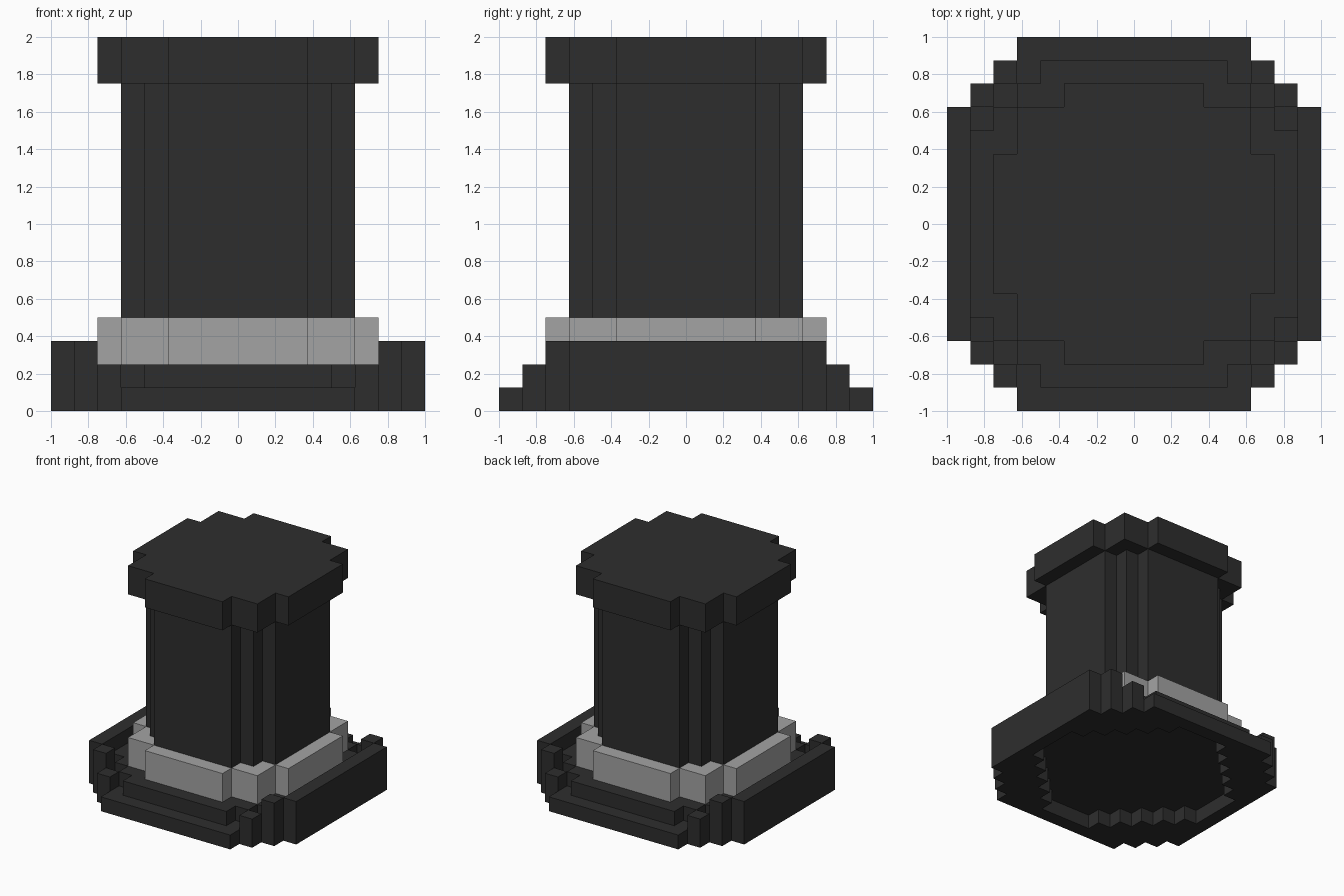
import bpy
import bmesh

U = 0.125  # one block

old = bpy.data.objects.get("Cube")
if old:
    bpy.data.objects.remove(old, do_unlink=True)


def material(name, value):
    m = bpy.data.materials.new(name)
    m.use_nodes = True
    col = (value, value, value, 1)
    m.diffuse_color = col
    bsdf = m.node_tree.nodes["Principled BSDF"]
    bsdf.inputs["Base Color"].default_value = col
    bsdf.inputs["Roughness"].default_value = 0.8
    return m


DARK = material("dark stone", 0.027)
GREY = material("light grey band", 0.371)


def stepped_outline(steps):
    """Outline of stacked half-sizes (hx, hy), mirrored into all four corners."""
    quarter = []
    for i, (hx, hy) in enumerate(steps):
        quarter.append((hx, hy))
        if i + 1 < len(steps):
            quarter.append((steps[i + 1][0], hy))
    back = [(-x, y) for x, y in reversed(quarter)]
    half = quarter + back
    return half + [(-x, -y) for x, y in half]


def box_outline(x0, x1, y0, y1):
    return [(x0, y0), (x1, y0), (x1, y1), (x0, y1)]


def prism(name, loops, z0, z1, mat):
    """Extrude an outline, with an optional second loop as a hole."""
    bm = bmesh.new()
    edges = []
    for loop in loops:
        vs = [bm.verts.new((x * U, y * U, z0 * U)) for x, y in loop]
        if len(loops) == 1:
            bm.faces.new(vs)
        else:
            edges += [bm.edges.new((a, b)) for a, b in zip(vs, vs[1:] + vs[:1])]
    if edges:
        bmesh.ops.triangle_fill(bm, edges=edges, use_beauty=True)
    ext = bmesh.ops.extrude_face_region(bm, geom=bm.faces[:], use_keep_orig=True)
    top = [v for v in ext["geom"] if isinstance(v, bmesh.types.BMVert)]
    bmesh.ops.translate(bm, verts=top, vec=(0, 0, (z1 - z0) * U))
    bmesh.ops.recalc_face_normals(bm, faces=bm.faces[:])
    me = bpy.data.meshes.new(name)
    bm.to_mesh(me)
    bm.free()
    me.materials.append(mat)
    ob = bpy.data.objects.new(name, me)
    bpy.context.scene.collection.objects.link(ob)
    return ob


# Footprints in blocks
wide = stepped_outline([(8, 5), (7, 6), (6, 7), (5, 8)])
recess = stepped_outline([(7, 2), (6, 3), (5, 4), (4, 5), (3, 6), (2, 7)])
step = stepped_outline([(7, 4), (6, 5), (5, 6), (4, 7)])
flange = stepped_outline([(6, 3), (5, 5), (3, 6)])
shaft = stepped_outline([(5, 3), (4, 4), (3, 5)])

# Base: hollowed bottom slab and the step above it
prism("base_slab", [wide, recess], 0, 1, DARK)
prism("base_step", [step], 1, 2, DARK)

# Side walls and corner posts
for sx, side in ((1, "left"), (-1, "right")):
    prism(f"{side}_wall", [box_outline(sx * 7, sx * 8, -5, 5)], 1, 3, DARK)
    for sy, end in ((-1, "front"), (1, "back")):
        prism(f"{end}_{side}_tall_post",
              [box_outline(sx * 6, sx * 7, sy * 5, sy * 6)], 1, 3, DARK)
        prism(f"{end}_{side}_short_post",
              [box_outline(sx * 5, sx * 6, sy * 6, sy * 7)], 1, 2, DARK)

# Column
prism("column_band", [flange], 2, 4, GREY)
prism("column_shaft", [shaft], 4, 14, DARK)
prism("column_cap", [flange], 14, 16, DARK)
